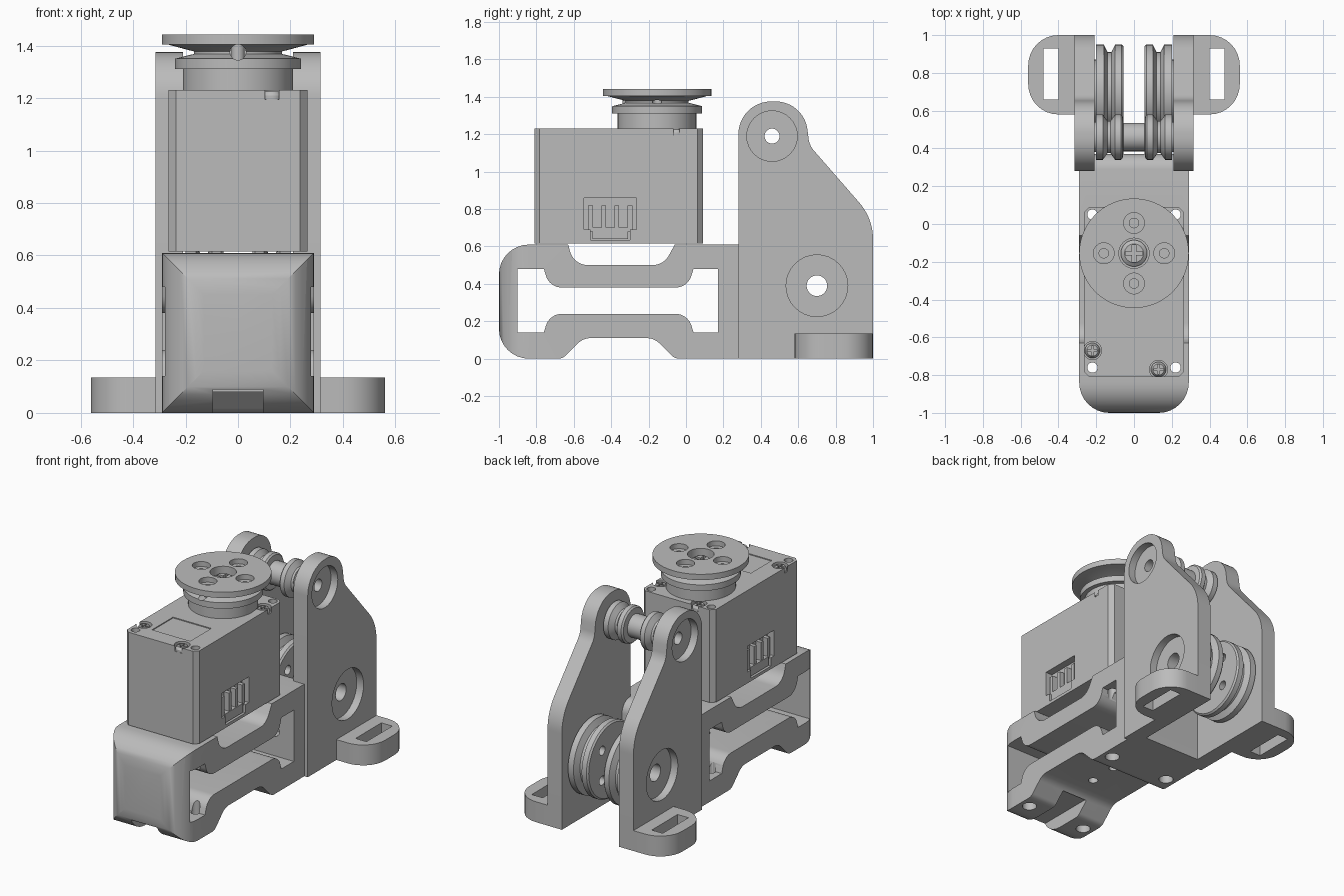
import bpy, bmesh, math
from mathutils import Vector

cube = bpy.data.objects.get("Cube")
if cube:
    bpy.data.objects.remove(cube, do_unlink=True)

grey = bpy.data.materials.new("plain grey")
grey.use_nodes = True
COL = (0.5, 0.5, 0.5, 1)
grey.diffuse_color = COL
grey.node_tree.nodes["Principled BSDF"].inputs["Base Color"].default_value = COL


def place(axis, u, v, w):
    """Section coordinates (u, v) and depth w along the axis."""
    return {'x': (w, u, v), 'y': (u, w, v), 'z': (u, v, w)}[axis]


def finish(name, bm):
    bmesh.ops.recalc_face_normals(bm, faces=bm.faces)
    me = bpy.data.meshes.new(name)
    bm.to_mesh(me)
    bm.free()
    ob = bpy.data.objects.new(name, me)
    bpy.context.collection.objects.link(ob)
    me.materials.append(grey)
    return ob


def rounded(corners, n=8):
    """Polygon of (u, v, radius) corners with arcs at the corners."""
    out = []
    for i, (u, v, r) in enumerate(corners):
        p = Vector((u, v))
        if not r:
            out.append(p)
            continue
        a = (Vector(corners[i - 1][:2]) - p).normalized()
        b = (Vector(corners[(i + 1) % len(corners)][:2]) - p).normalized()
        half = a.angle(b) / 2
        c = p + (a + b).normalized() * (r / math.sin(half))
        s = p + a * (r / math.tan(half)) - c
        e = p + b * (r / math.tan(half)) - c
        turn = math.atan2(s.x * e.y - s.y * e.x, s.dot(e))
        for k in range(n + 1):
            t = turn * k / n
            out.append(c + Vector((s.x * math.cos(t) - s.y * math.sin(t),
                                   s.x * math.sin(t) + s.y * math.cos(t))))
    return out


def prism(name, pts, axis, lo, hi):
    bm = bmesh.new()
    rings = [[bm.verts.new(place(axis, p[0], p[1], w)) for p in pts] for w in (lo, hi)]
    bm.faces.new(rings[0])
    bm.faces.new(rings[1])
    for i in range(len(pts)):
        bm.faces.new((rings[0][i - 1], rings[0][i], rings[1][i], rings[1][i - 1]))
    return finish(name, bm)


def rect(u0, u1, v0, v1, r=0):
    return rounded([(u0, v0, r), (u1, v0, r), (u1, v1, r), (u0, v1, r)])


def box(name, x0, x1, y0, y1, z0, z1):
    return prism(name, rect(x0, x1, y0, y1), 'z', z0, z1)


def lathe(name, profile, axis, u, v, n=48):
    """Stack of (radius, depth) rings around an axis, capped at both ends."""
    bm = bmesh.new()
    rings = [[bm.verts.new(place(axis, u + r * math.cos(math.tau * k / n),
                                 v + r * math.sin(math.tau * k / n), w))
              for k in range(n)] for r, w in profile]
    bm.faces.new(rings[0])
    bm.faces.new(rings[-1])
    for a, b in zip(rings, rings[1:]):
        for k in range(n):
            bm.faces.new((a[k - 1], a[k], b[k], b[k - 1]))
    return finish(name, bm)


def rod(r, axis, u, v, lo, hi, name="cutter"):
    return lathe(name, [(r, lo), (r, hi)], axis, u, v, 32)


def cut(ob, *tools, op='DIFFERENCE'):
    bpy.context.view_layer.objects.active = ob
    for t in tools:
        m = ob.modifiers.new("cut", 'BOOLEAN')
        m.operation, m.solver, m.object = op, 'EXACT', t
        bpy.ops.object.modifier_apply(modifier=m.name)
        bpy.data.objects.remove(t, do_unlink=True)


# Base frame: side profile, plan rounding, window, notches and holes
frame = prism("base_frame", rounded([
    (-1, 0, .16), (-.66, 0, .06), (-.55, .11, .1), (-.17, .11, .1), (-.06, 0, .06),
    (.37, 0, 0), (.37, .61, .08), (-.06, .61, 0), (-.12, .5, .1), (-.6, .5, .1),
    (-.63, .61, 0), (-1, .61, .16)]), 'x', -.29, .29)
cut(frame, prism("plan", rounded([(-.29, -1, .16), (.29, -1, .16), (.29, .4, 0),
                                  (-.29, .4, 0)]), 'z', -.1, .8), op='INTERSECT')
cut(frame,
    prism("window", rounded([
        (-.9, .14, 0), (-.76, .14, 0), (-.73, .24, .09), (.01, .24, .09), (.04, .14, 0),
        (.17, .14, 0), (.17, .48, 0), (.04, .48, 0), (.01, .38, .09), (-.73, .38, .09),
        (-.76, .48, 0), (-.9, .48, 0)]), 'x', -.5, .5),
    box("channel", -.095, .095, -1.1, -.58, -.1, .09),
    rod(.03, 'z', 0, -.4, -.1, .3), rod(.03, 'z', 0, -.2, -.1, .3))
HOLES = [(sx * .22, y) for sx in (-1, 1) for y in (-.76, .05)]
for x, y in HOLES:
    cut(frame, rod(.027, 'z', x, y, -.1, .7), rod(.045, 'z', x, y, -.1, .06))
for s in (-1, 1):
    cut(frame, rod(.045, 'y', s * .14, .31, .1, .24))

# Side plates with bearing recesses, slotted feet and rope pulleys
UP, LOW = (.46, 1.19), (.70, .39)
for s, side in ((1, "left"), (-1, "right")):
    plate = prism(side + "_plate", rounded([
        (.28, 0, 0), (1, 0, 0), (1, .75, .3), (.66, 1.14, .12), (.63, 1.375, .17),
        (.28, 1.375, .175)], 12), 'x', s * .21, s * .315)
    cut(plate, rod(.135, 'x', *UP, s * .265, s * .4), rod(.165, 'x', *LOW, s * .265, s * .4),
        rod(.04, 'x', *UP, s * .1, s * .4), rod(.055, 'x', *LOW, s * .1, s * .4))

    foot = prism(side + "_foot", rounded([
        (s * .3, .58, 0), (s * .56, .58, .16), (s * .56, 1, .16), (s * .3, 1, 0)]),
        'z', 0, .135)
    cut(foot, box("slot", s * .4, s * .48, .66, .93, -.1, .3))

    wheel = lathe(side + "_lower_pulley", [(r, s * w) for r, w in (
        (.17, .21), (.17, .2), (.25, .2), (.25, .16), (.21, .14), (.21, .12),
        (.25, .1), (.25, .065), (.24, .055))], 'x', *LOW)
    cut(wheel, rod(.055, 'x', *LOW, -.4, .4))
    for k in range(4):
        a = math.tau * (k + .5) / 4
        cut(wheel, rod(.03, 'x', LOW[0] + .14 * math.cos(a), LOW[1] + .14 * math.sin(a),
                       s * .02, s * .1))
    roller = lathe(side + "_upper_roller", [(r, s * w) for r, w in (
        (.075, 0), (.075, .055), (.11, .06), (.12, .07), (.12, .1), (.085, .125),
        (.085, .14), (.12, .165), (.12, .2), (.08, .2), (.08, .21))], 'x', *UP)
    cut(roller, rod(.04, 'x', *UP, -.4, .4))

# Motor case: three stacked shells with chamfered corners
C = .028
SCREWS = [(-.22, -.67), (.13, -.77), (.22, -.05), (-.13, .05)]
for name, z0, z1 in (("motor_bottom", .615, .75), ("motor_middle", .75, 1.125),
                     ("motor_cap", 1.125, 1.23)):
    x, y0, y1 = .265, -.81, .09
    case = prism(name, [(-x + C, y0), (x - C, y0), (x, y0 + C), (x, y1 - C),
                        (x - C, y1), (-x + C, y1), (-x, y1 - C), (-x, y0 + C)], 'z', z0, z1)
    for hx, hy in HOLES:
        cut(case, rod(.027, 'z', hx, hy, .5, 1.4))
    if name == "motor_cap":
        cut(case, box("label", -.14, .14, -.7, -.48, 1.224, 1.3))
        for hx, hy in SCREWS:
            cut(case, rod(.048, 'z', hx, hy, 1.195, 1.3))
    else:
        for s in (-1, 1):
            cut(case, box("socket", s * .215, s * .4, -.545, -.265, .69, .86),
                box("socket_foot", s * .215, s * .4, -.51, -.3, .635, .7))

# Cable sockets on both sides
for s, side in ((1, "left"), (-1, "right")):
    box(side + "_socket_base", s * .21, s * .255, -.5, -.31, .64, .7)
    for k in range(4):
        y = -.51 + .07 * k
        box(side + "_socket_tine", s * .21, s * .25, y - .013, y + .013, .68, .82)

# Case screws with crossed slots
for x, y in SCREWS:
    screw = lathe("case_screw", [(.04, 1.19), (.04, 1.21), (.03, 1.225)], 'z', x, y, 24)
    cut(screw, box("slot_a", x - .025, x + .025, y - .005, y + .005, 1.21, 1.3),
        box("slot_b", x - .005, x + .005, y - .025, y + .025, 1.21, 1.3))

# Output horn with grooved rim and bolt holes
HY = -.155
horn = lathe("output_horn", [(.21, 1.225), (.21, 1.31), (.24, 1.31), (.24, 1.35), (.17, 1.368),
                             (.17, 1.378), (.27, 1.405), (.29, 1.405), (.29, 1.443)],
             'z', 0, HY, 64)
cut(horn, rod(.08, 'z', 0, HY, 1.38, 1.5), rod(.03, 'y', 0, 1.375, -.5, -.27))
for k in range(4):
    a = math.tau * k / 4
    x, y = .16 * math.cos(a), HY + .16 * math.sin(a)
    cut(horn, rod(.055, 'z', x, y, 1.41, 1.5), rod(.025, 'z', x, y, 1.32, 1.5))
center = lathe("horn_screw", [(.07, 1.37), (.07, 1.395), (.05, 1.41)], 'z', 0, HY, 32)
cut(center, box("slot_a", -.045, .045, HY - .01, HY + .01, 1.39, 1.5),
    box("slot_b", -.01, .01, HY - .045, HY + .045, 1.39, 1.5))

# Smooth round surfaces, keep edges sharp
bpy.ops.object.select_all(action='DESELECT')
for ob in bpy.context.scene.objects:
    if ob.type == 'MESH' and grey.name in ob.data.materials:
        ob.select_set(True)
        bpy.context.view_layer.objects.active = ob
bpy.ops.object.shade_smooth_by_angle(angle=math.radians(30))
